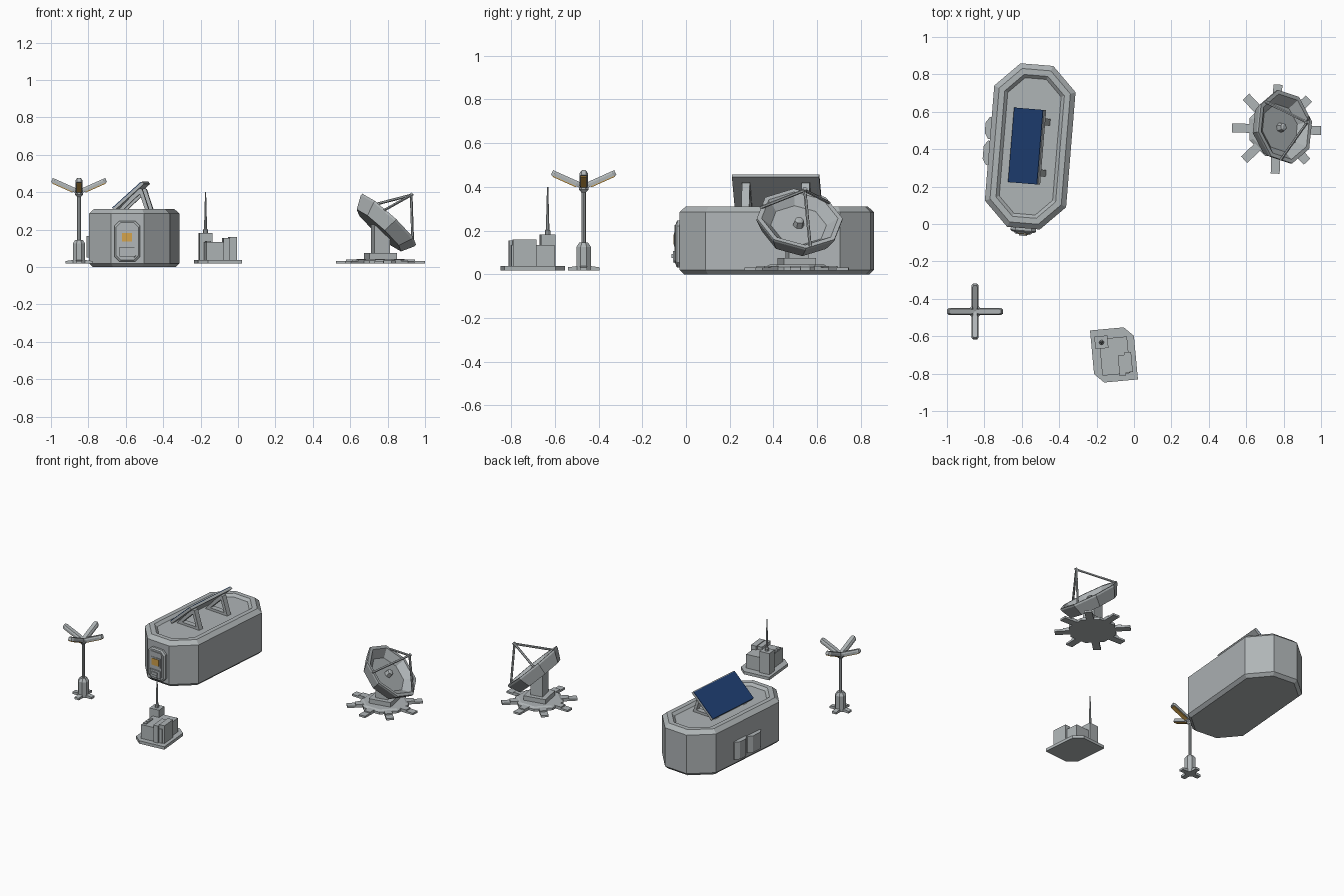
import bpy, math
from mathutils import Matrix, Vector

if "Cube" in bpy.data.objects:
    bpy.data.objects.remove(bpy.data.objects["Cube"])

def material(name, rgb):
    m = bpy.data.materials.new(name)
    m.diffuse_color = (*rgb, 1)
    m.use_nodes = True
    m.node_tree.nodes["Principled BSDF"].inputs["Base Color"].default_value = m.diffuse_color
    return m

GREY = material("light_grey", (0.43, 0.46, 0.47))
BLUE = material("solar_blue", (0.013, 0.05, 0.17))
AMBER = material("amber_light", (0.65, 0.36, 0.07))

def loft(name, rings, frame=Matrix(), mat=GREY):
    """Join equal-sized rings of points into a closed solid."""
    n = len(rings[0])
    verts = [frame @ Vector(p) for r in rings for p in r]
    faces = [list(range(n))[::-1], list(range((len(rings) - 1) * n, len(rings) * n))]
    for k in range(len(rings) - 1):
        for i in range(n):
            j = (i + 1) % n
            faces.append([k * n + i, k * n + j, (k + 1) * n + j, (k + 1) * n + i])
    me = bpy.data.meshes.new(name)
    me.from_pydata(verts, [], faces)
    me.materials.append(mat)
    ob = bpy.data.objects.new(name, me)
    bpy.context.collection.objects.link(ob)
    return ob

def prism(name, poly, z0, z1, frame=Matrix(), mat=GREY):
    return loft(name, [[(x, y, z) for x, y in poly] for z in (z0, z1)], frame, mat)

def box(name, lo, hi, frame=Matrix(), mat=GREY):
    poly = [(lo[0], lo[1]), (hi[0], lo[1]), (hi[0], hi[1]), (lo[0], hi[1])]
    return prism(name, poly, lo[2], hi[2], frame, mat)

def ngon(r, z, n=8, phase=0.0):
    return [(r * math.cos(phase + math.tau * i / n), r * math.sin(phase + math.tau * i / n), z) for i in range(n)]

def turned(name, profile, frame=Matrix(), n=8, phase=0.0, mat=GREY):
    return loft(name, [ngon(r, z, n, phase) for r, z in profile], frame, mat)

def octagon(hx, hy, c):
    return [(hx - c, -hy), (hx, c - hy), (hx, hy - c), (hx - c, hy),
            (c - hx, hy), (-hx, hy - c), (-hx, c - hy), (c - hx, -hy)]

def bar(name, p, q, r, frame=Matrix(), n=6):
    p, q = Vector(p), Vector(q)
    d = q - p
    f = frame @ Matrix.Translation(p) @ d.to_track_quat('Z', 'Y').to_matrix().to_4x4()
    return turned(name, [(r, 0), (r, d.length)], f, n)

def place(x, y, z=0, deg=0):
    return Matrix.Translation((x, y, z)) @ Matrix.Rotation(math.radians(deg), 4, 'Z')

# Habitat: octagonal shell with a raised rim around a recessed roof
H = place(-0.555, 0.415, 0, -4.7)
rings = []
for d, z in ((0.02, 0), (0, 0.02), (0, 0.285), (0.027, 0.31), (0.058, 0.31), (0.075, 0.293)):
    rings.append([(x, y, z) for x, y in octagon(0.218 - d, 0.4385 - d, 0.13 - 0.586 * d)])
loft("habitat_shell", rings, H)

# Door on the front end (profiles drawn in the x-z plane)
D = H @ Matrix.Translation((0, -0.43, 0.138)) @ Matrix.Rotation(math.pi / 2, 4, 'X')
loft("door_frame", [[(x, y, z) for x, y in octagon(0.068 - i, 0.108 - i, 0.025)]
                    for i, z in ((0, 0), (0, 0.022), (0.008, 0.03))], D)
prism("door_panel", octagon(0.048, 0.088, 0.012), 0.03, 0.035, D)
box("window_frame", (-0.038, -0.012, 0.035), (0.038, 0.052, 0.038), D)
box("door_window", (-0.028, -0.002, 0.038), (0.028, 0.043, 0.041), D, AMBER)
box("door_step_box", (-0.04, -0.083, 0.035), (0.04, -0.032, 0.043), D)
box("door_handle", (-0.022, -0.064, 0.043), (0.022, -0.045, 0.05), D)

# Two chamfered equipment boxes on the left wall
for i, (y0, y1, z0, z1) in enumerate(((0.022, 0.138, 0.05, 0.17), (-0.118, 0.012, 0.05, 0.165))):
    prism(f"side_unit_{i + 1}", [(-0.21, y0), (-0.21, y1), (-0.228, y1), (-0.248, y1 - 0.03),
                                 (-0.248, y0 + 0.03), (-0.228, y0)][::-1], z0, z1, H)

# Tilted solar panel on two triangular stands
P = H @ Matrix.Translation((-0.018, 0, 0.382)) @ Matrix.Rotation(math.radians(-42), 4, 'Y')
box("panel_back", (-0.107, -0.2, -0.012), (0.107, 0.2, 0.004), P)
box("solar_face", (-0.107, -0.2, 0.004), (0.101, 0.2, 0.008), P, BLUE)
for s in (-1, 1):
    F = H @ Matrix.Translation((0, s * 0.137, 0)) @ Matrix.Rotation(math.pi / 2, 4, 'X')
    outer = [(-0.085, 0.292), (0.096, 0.292), (0.055, 0.418), (0.035, 0.42)]
    inner = [(-0.042, 0.31), (0.07, 0.31), (0.042, 0.39), (0.036, 0.385)]
    for i in range(4):
        j = (i + 1) % 4
        prism("panel_stand", [outer[i], outer[j], inner[j], inner[i]], -0.018, 0.018, F)

# Lamp post: cross feet, column, pole and four raised lamp arms
L = place(-0.85, -0.468)
turned("lamp_column", [(0.036, 0.018), (0.036, 0.125), (0.022, 0.145)], L, 8, math.pi / 8)
turned("lamp_pole", [(0.01, 0.14), (0.01, 0.40)], L)
turned("lamp_hub", [(0.012, 0.375), (0.024, 0.388), (0.024, 0.4), (0.012, 0.412)], L, 8, math.pi / 8)
for k in range(4):
    R = L @ Matrix.Rotation(k * math.pi / 2, 4, 'Z')
    loft("lamp_foot", [[(0.0, -w, 0.018), (r, -w, 0.018), (r, w, 0.018), (0, w, 0.018)] if z == 0 else
                       [(0.0, -w, z), (r, -w, z - 0.01), (r, w, z - 0.01), (0, w, z)]
                       for w, r, z in ((0.016, 0.072, 0), (0.016, 0.072, 0.042))], R)
    A = R @ Matrix.Translation((0, 0, 0.392)) @ Matrix.Rotation(math.radians(-24), 4, 'Y')
    arm = [(0.012, -0.013), (0.04, -0.019), (0.15, -0.019), (0.162, -0.011),
           (0.162, 0.011), (0.15, 0.019), (0.04, 0.019), (0.012, 0.013)]
    loft("lamp_arm", [[(x, y * t, z) for x, y in arm] for t, z in ((1, -0.004), (1, 0.01), (0.7, 0.02))], A)
    box("lamp_strip", (0.035, -0.014, -0.009), (0.152, 0.014, -0.004), A, AMBER)

# Generator: clipped base plate, stacked boxes and a tapered antenna
G = place(-0.107, -0.70, 0, 5.3)
hx, hy, c = 0.1155, 0.142, 0.05
prism("generator_base", [(c - hx, -hy), (hx, -hy), (hx, hy - c), (hx - c, hy), (-hx, hy), (-hx, c - hy)],
      0.018, 0.038, G)
box("generator_body", (-0.072, -0.105, 0.038), (0.078, 0.092, 0.133), G)
box("generator_tank", (0.02, -0.115, 0.038), (0.054, -0.005, 0.155), G)
box("generator_stack", (0.054, -0.1, 0.038), (0.092, 0.008, 0.16), G)
box("antenna_block", (-0.096, 0.04, 0.038), (-0.026, 0.107, 0.183), G)
for y in (-0.075, -0.045, -0.015):
    box("generator_switch", (-0.069, y - 0.011, 0.133), (-0.046, y + 0.011, 0.139), G)
turned("antenna", [(0.013, 0.183), (0.013, 0.2), (0.008, 0.205), (0.007, 0.25), (0.003, 0.4)],
       G @ Matrix.Translation((-0.06, 0.073, 0)), 8)

# Dish stand: octagonal plate with eight radial feet
S = place(0.762, 0.507, 0, 0)
turned("dish_plate", [(0.155, 0.018), (0.155, 0.034), (0.135, 0.044)], S, 8, math.pi / 8)
for k in range(8):
    R = S @ Matrix.Rotation(k * math.pi / 4 - 0.03, 4, 'Z')
    box("dish_foot", (0.1, -0.024, 0.018), (0.238, 0.024, 0.031), R)
    box("dish_foot_rib", (0.1, -0.024, 0.03), (0.185, 0.024, 0.039), R)
T = place(0.762, 0.507, 0, 11)
box("dish_pedestal", (-0.075, -0.075, 0.042), (0.075, 0.075, 0.075), T)
prism("dish_column", [(-0.042, 0.075), (0.042, 0.075), (0.042, 0.155), (-0.042, 0.235)], -0.045, 0.045,
      T @ Matrix.Rotation(math.pi / 2, 4, 'X'))

# Dish bowl; local z is the pointing axis, local x is horizontal
az, el = math.radians(11), math.radians(47)
u = Vector((-math.sin(az), math.cos(az), 0))
w = Vector((math.cos(az) * math.cos(el), math.sin(az) * math.cos(el), math.sin(el)))
v = w.cross(u)
B = Matrix.Translation((0.78, 0.515, 0.225)) @ Matrix((u, v, w)).transposed().to_4x4()
turned("dish_bowl", [(0.165, -0.04), (0.2, 0.03), (0.2, 0.042), (0.178, 0.042), (0.13, 0.0)], B)
turned("dish_receiver", [(0.026, 0), (0.022, 0.03), (0.012, 0.036)], B, 6)
turned("dish_feed", [(0.011, 0.205), (0.011, 0.228)], B, 6)
up = 1 if v.z > 0 else -1
for deg in (35, 156, 277):
    a = math.radians(deg)
    bar("feed_strut", (0.187 * math.cos(a), up * 0.187 * math.sin(a), 0.038), (0, 0, 0.218), 0.0075, B)

# Make all face normals point outward
import bmesh
for ob in bpy.data.objects:
    bm = bmesh.new()
    bm.from_mesh(ob.data)
    bmesh.ops.recalc_face_normals(bm, faces=bm.faces)
    bm.to_mesh(ob.data)
    bm.free()
